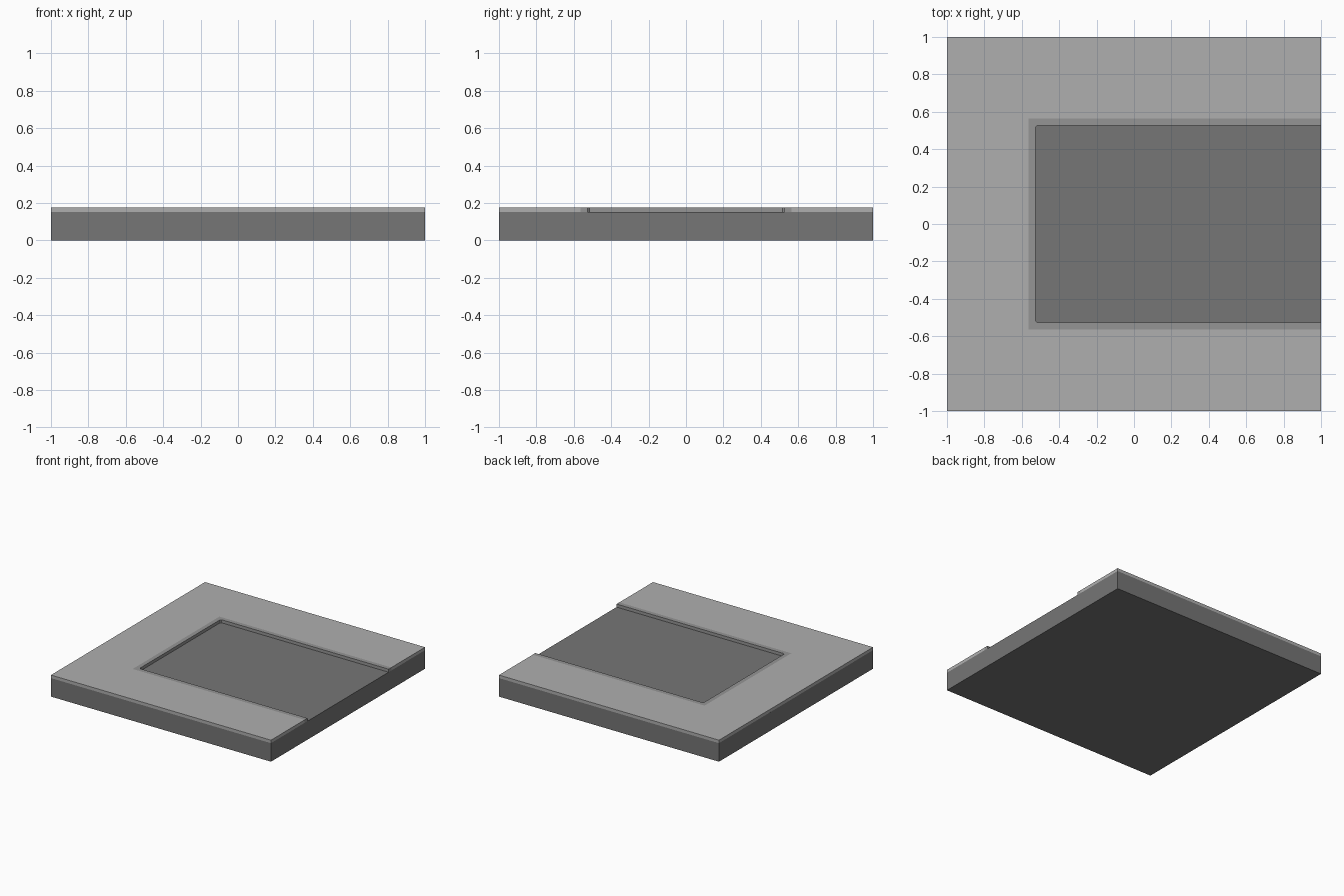
import bpy, bmesh

if "Cube" in bpy.data.objects:
    bpy.data.objects.remove(bpy.data.objects["Cube"])

BASE_TOP, TOP = 0.152, 0.177
CURB_OUT, CURB_IN, CORNER = 0.563, 0.527, 0.01


def grey(name, v):
    m = bpy.data.materials.new(name)
    m.diffuse_color = (v, v, v, 1)
    m.use_nodes = True
    m.node_tree.nodes["Principled BSDF"].inputs["Base Color"].default_value = m.diffuse_color
    return m


def slab(name, outline, z0, z1, mat):
    """Extrude a flat outline between two heights."""
    bm = bmesh.new()
    face = bm.faces.new([bm.verts.new((x, y, z0)) for x, y in outline])
    ext = bmesh.ops.extrude_face_region(bm, geom=[face], use_keep_orig=True)
    verts = [g for g in ext["geom"] if isinstance(g, bmesh.types.BMVert)]
    bmesh.ops.translate(bm, vec=(0, 0, z1 - z0), verts=verts)
    bmesh.ops.recalc_face_normals(bm, faces=bm.faces)
    mesh = bpy.data.meshes.new(name)
    bm.to_mesh(mesh)
    bm.free()
    ob = bpy.data.objects.new(name, mesh)
    bpy.context.collection.objects.link(ob)
    mesh.materials.append(mat)
    return ob


def bay(h, c=0):
    """Three-sided path around the bay, open to +x, with cut corners of size c."""
    if c == 0:
        return [(1, h), (-h, h), (-h, -h), (1, -h)]
    return [(1, h), (c - h, h), (-h, h - c), (-h, c - h), (c - h, -h), (1, -h)]


dark, mid, light = grey("asphalt", 0.18), grey("curb_stone", 0.3), grey("paving", 0.43)

# Asphalt base block
slab("road_base", [(-1, -1), (1, -1), (1, 1), (-1, 1)], 0, BASE_TOP, dark)

# U-shaped pavement, then the narrow curb lining its inner edge
slab("pavement", [(1, 1), (-1, 1), (-1, -1), (1, -1)] + bay(CURB_OUT)[::-1], BASE_TOP, TOP, light)
slab("curb", bay(CURB_OUT) + bay(CURB_IN, CORNER)[::-1], BASE_TOP, TOP, mid)
